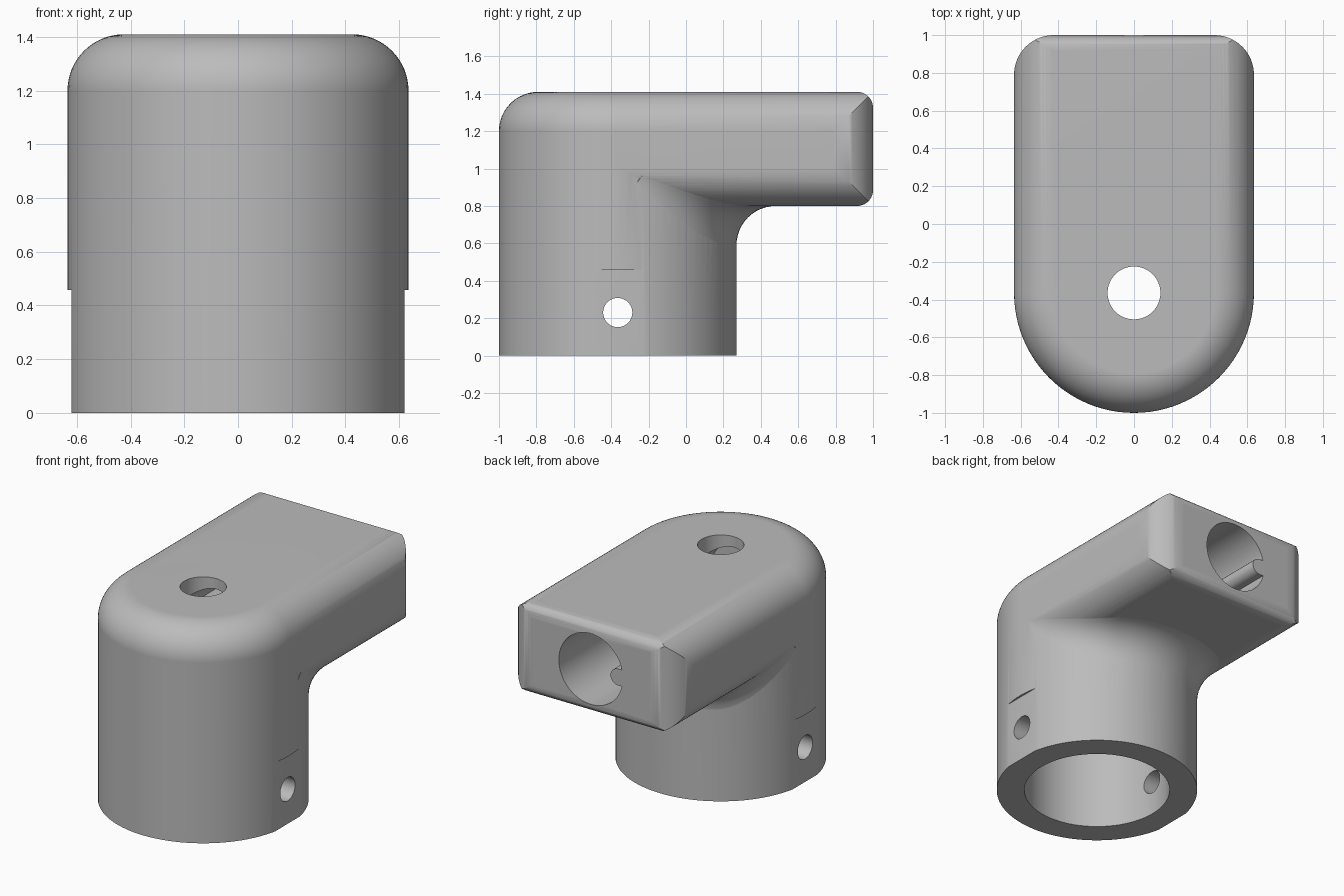
import bpy, bmesh
from math import sin, cos, pi, radians, sqrt, asin
from mathutils import Vector

if "Cube" in bpy.data.objects:
    bpy.data.objects.remove(bpy.data.objects["Cube"])

R = 0.635          # column radius and half width of the arm
CY = -0.365        # column axis position in y
TOP, UNDER = 1.41, 0.8
ROUND = 0.21       # large edge rounding
END_ROUND = 0.085  # small rounding at the arm end
MID = (TOP + UNDER) / 2

grey = bpy.data.materials.new("plain grey")
grey.use_nodes = True
colour = (0.5, 0.5, 0.5, 1)
grey.diffuse_color = colour
grey.node_tree.nodes["Principled BSDF"].inputs["Base Color"].default_value = colour


def arc(cx, cy, r, a0, a1, n=16):
    """Points on an arc, angles in degrees."""
    steps = [radians(a0 + (a1 - a0) * i / n) for i in range(n + 1)]
    return [(cx + r * cos(a), cy + r * sin(a)) for a in steps]


def loft(name, rings):
    """Closed solid through a list of equal rings of points."""
    bm = bmesh.new()
    loops = [[bm.verts.new(p) for p in ring] for ring in rings]
    n = len(loops[0])
    for a, b in zip(loops, loops[1:]):
        for i in range(n):
            j = (i + 1) % n
            bm.faces.new((a[i], a[j], b[j], b[i]))
    bm.faces.new(loops[0])
    bm.faces.new(loops[-1])
    bmesh.ops.recalc_face_normals(bm, faces=bm.faces)
    mesh = bpy.data.meshes.new(name)
    bm.to_mesh(mesh)
    bm.free()
    mesh.materials.append(grey)
    ob = bpy.data.objects.new(name, mesh)
    bpy.context.collection.objects.link(ob)
    return ob


def extrude(name, profile, axis, lo, hi):
    """Extrude a 2D profile along x, y or z."""
    place = {"x": lambda u, v, d: (d, u, v),
             "y": lambda u, v, d: (u, d, v),
             "z": lambda u, v, d: (u, v, d)}[axis]
    return loft(name, [[place(u, v, d) for u, v in profile] for d in (lo, hi)])


def combine(base, other, operation):
    """Apply a boolean to base and discard the other solid."""
    mod = base.modifiers.new(operation, "BOOLEAN")
    mod.operation, mod.solver, mod.object = operation, "EXACT", other
    bpy.ops.object.select_all(action="DESELECT")
    bpy.context.view_layer.objects.active = base
    base.select_set(True)
    bpy.ops.object.modifier_apply(modifier=mod.name)
    bpy.data.objects.remove(other)


# Upright column with a rounded top edge
outline = [(R, 0)] + arc(R - ROUND, TOP - ROUND, ROUND, 0, 90)
body = loft("elbow_connector",
            [[(x, y, z) for x, y in arc(0, CY, r, 0, 360, 96)[:-1]] for r, z in outline])

# Arm: rounded section trimmed by its plan and side outlines
k = R - ROUND
section = (arc(k, TOP - ROUND, ROUND, 0, 90) + arc(-k, TOP - ROUND, ROUND, 90, 180)
           + arc(-k, UNDER + ROUND, ROUND, 180, 270) + arc(k, UNDER + ROUND, ROUND, 270, 360))
arm = extrude("arm", section, "y", CY, 1)
plan = [(-R, -1), (R, -1)] + arc(k, 1 - ROUND, ROUND, 0, 90) + arc(-k, 1 - ROUND, ROUND, 90, 180)
combine(arm, extrude("plan_trim", plan, "z", 0.5, 1.6), "INTERSECT")
e = 1 - END_ROUND
side = ([(-1, UNDER)] + arc(e, UNDER + END_ROUND, END_ROUND, -90, 0, 10)
        + arc(e, TOP - END_ROUND, END_ROUND, 0, 90, 10) + [(-1, TOP)])
combine(arm, extrude("side_trim", side, "x", -1, 1), "INTERSECT")
combine(body, arm, "UNION")


def fillet_ring(angle):
    """Cross-section of the blend under the arm at an angle around the column."""
    s, c = sin(angle), cos(angle)
    reach = R + ROUND
    xc, sign = abs(reach * s), (1 if s >= 0 else -1)
    over = max(0, xc - k)
    zc = UNDER + ROUND - sqrt((2 * ROUND) ** 2 - over ** 2)
    ball = Vector((sign * xc, CY + reach * c, zc))
    start = Vector((-s, -c, 0))
    rise = UNDER + ROUND - zc
    end = Vector((-sign * over, 0, rise)).normalized()
    turn = start.angle(end)
    ring = []
    for i in range(13):
        t = i / 12
        d = (start * sin((1 - t) * turn) + end * sin(t * turn)) / sin(turn)
        grow = 1.01 if i in (0, 12) else 1
        ring.append(ball + d * ROUND * grow)
    top = ring[-1].copy()
    top.x *= 0.95
    top.z = UNDER + ROUND + 0.05
    inner = Vector((0.55 * s, CY + 0.55 * c, 0))
    ring += [top, Vector((inner.x, inner.y, top.z)), Vector((inner.x, inner.y, zc))]
    return ring


# Concave blend between column and arm
blend = loft("blend", [fillet_ring(radians(a)) for a in range(-81, 82, 3)])
combine(body, blend, "UNION")

# Clamping flats on both sides of the foot
for s in (-1, 1):
    flat = [(s * 0.621, -1.2), (s * 0.9, -1.2), (s * 0.9, 0.5), (s * 0.621, 0.5)]
    combine(body, extrude("flat_cut", flat, "z", -0.1, 0.457), "DIFFERENCE")

# Socket from below, cable hole on top, cross pin hole
combine(body, extrude("socket", arc(0, CY, 0.46, 0, 360, 80)[:-1], "z", -0.1, 0.8), "DIFFERENCE")
combine(body, extrude("top_hole", arc(0, CY, 0.14, 0, 360, 48)[:-1], "z", 0.7, 1.6), "DIFFERENCE")
combine(body, extrude("pin_hole", arc(CY, 0.23, 0.078, 0, 360, 40)[:-1], "x", -1, 1), "DIFFERENCE")

# Arm bore with a rounded key rib along one side
bore_r, key = 0.235, 0.055
gap = asin(key / bore_r) * 180 / pi
bore = arc(0, MID, bore_r, gap - 180, 180 - gap, 64) + arc(-0.2, MID, key, 90, -90, 12)
combine(body, extrude("arm_bore", bore, "y", -0.6, 1.2), "DIFFERENCE")

# Smooth shading with crisp cut edges
bpy.context.view_layer.objects.active = body
body.select_set(True)
bpy.ops.object.shade_smooth_by_angle(angle=radians(30))
normals = body.modifiers.new("even_shading", "WEIGHTED_NORMAL")
normals.keep_sharp = True
